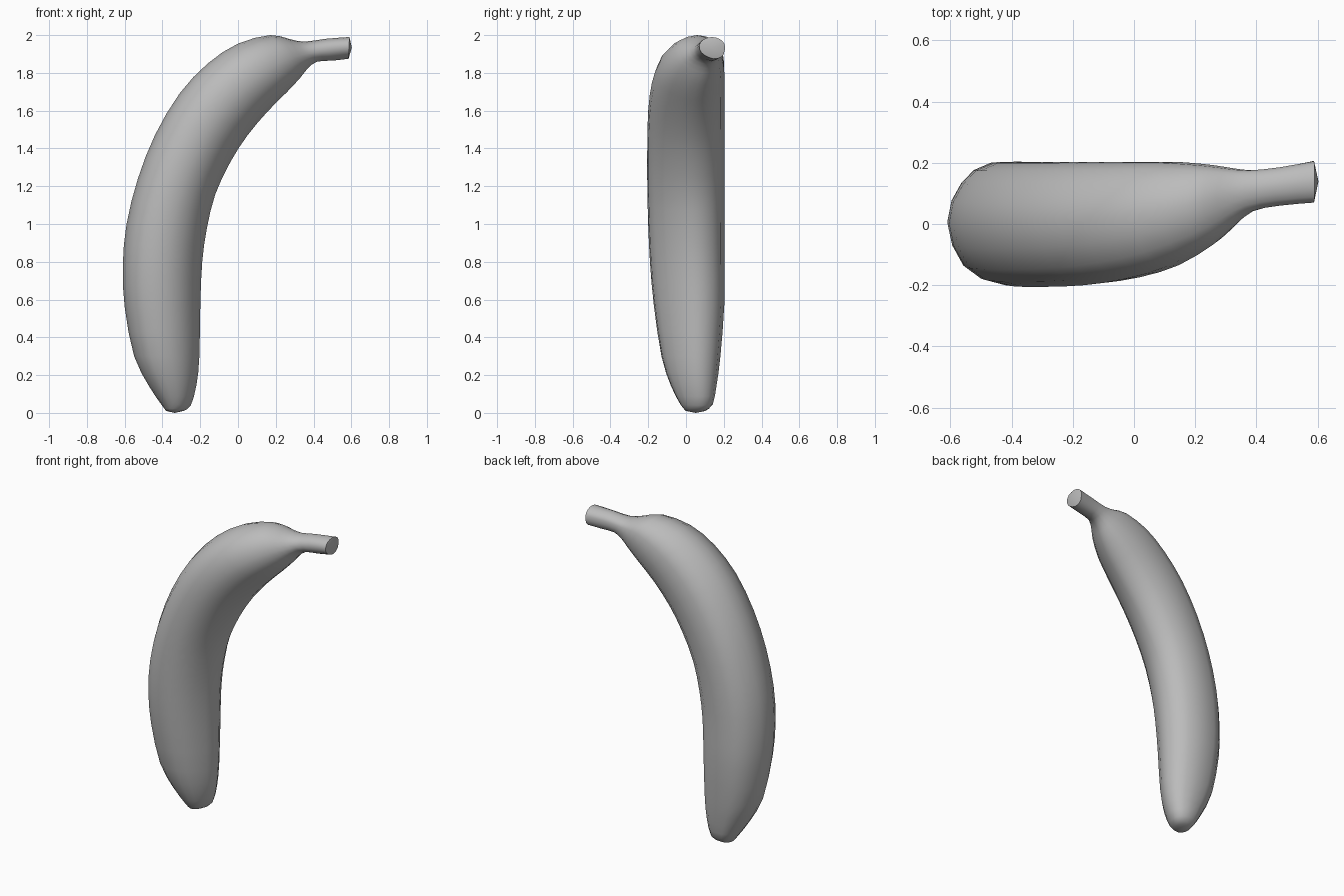
import bpy
import bmesh
from mathutils import Vector

default_cube = bpy.data.objects.get("Cube")
if default_cube:
    bpy.data.objects.remove(default_cube, do_unlink=True)


def make_material(name, colour):
    material = bpy.data.materials.new(name)
    material.diffuse_color = colour
    material.use_nodes = True
    shader = material.node_tree.nodes["Principled BSDF"]
    shader.inputs["Base Color"].default_value = colour
    shader.inputs["Roughness"].default_value = 0.6
    return material


def spline_point(a, b, c, d, t):
    """Point at t between b and c on a Catmull-Rom curve."""
    return (b * 2 + (c - a) * t + (a * 2 - b * 5 + c * 4 - d) * t ** 2
            + (b * 3 - a - c * 3 + d) * t ** 3) / 2


def refine(points, closed):
    """Double the number of points along a smooth curve."""
    count = len(points)

    def at(i):
        return points[i % count] if closed else points[max(0, min(count - 1, i))]

    result = []
    for i in range(count if closed else count - 1):
        result.append(points[i])
        result.append(spline_point(at(i - 1), at(i), at(i + 1), at(i + 2), 0.5))
    if not closed:
        result.append(points[-1])
    return result


# Stations from the blossom tip to the stem end:
# outer x, outer z, inner x, inner z, front y, back y
stations = [
    (-0.38, 0.01, -0.29, 0.01, 0.00, 0.10),
    (-0.41, 0.05, -0.25, 0.04, -0.03, 0.14),
    (-0.47, 0.14, -0.22, 0.15, -0.08, 0.16),
    (-0.55, 0.30, -0.205, 0.3, -0.13, 0.18),
    (-0.60, 0.56, -0.20, 0.58, -0.17, 0.20),
    (-0.61, 0.78, -0.19, 0.80, -0.19, 0.20),
    (-0.59, 1.00, -0.165, 0.98, -0.2, 0.20),
    (-0.53, 1.24, -0.12, 1.16, -0.205, 0.2),
    (-0.44, 1.47, -0.04, 1.33, -0.205, 0.2),
    (-0.31, 1.69, 0.05, 1.47, -0.2, 0.20),
    (-0.16, 1.85, 0.16, 1.60, -0.18, 0.20),
    (0.00, 1.955, 0.26, 1.70, -0.14, 0.20),
    (0.17, 2.00, 0.33, 1.775, -0.07, 0.19),
    (0.27, 1.98, 0.37, 1.825, -0.01, 0.18),
    (0.35, 1.965, 0.42, 1.86, 0.04, 0.175),
    (0.46, 1.98, 0.50, 1.865, 0.06, 0.185),
    (0.59, 1.99, 0.585, 1.875, 0.07, 0.205),
]

# Ridged cross-section: first value outer to inner, second front to back
section = [(-1, 0), (-0.75, -0.72), (-0.2, -1), (0.45, -0.82), (0.9, -0.2),
           (1, 0.4), (0.6, 0.92), (-0.3, 1), (-0.78, 0.65)]

profile = refine([Vector(p) for p in section], closed=True)
path = refine([Vector(s) for s in stations], closed=False)

# Fruit and stem lofted as one skin
bm = bmesh.new()
rings = []
for ox, oz, ix, iz, front, back in path:
    outer, inner = Vector((ox, 0, oz)), Vector((ix, 0, iz))
    ring = []
    for u, v in profile:
        point = outer.lerp(inner, (u + 1) / 2)
        point.y = (front + back) / 2 + v * (back - front) / 2
        ring.append(bm.verts.new(point))
    rings.append(ring)

for ring, following in zip(rings, rings[1:]):
    for i in range(len(ring)):
        j = (i + 1) % len(ring)
        bm.faces.new((ring[i], ring[j], following[j], following[i]))

# Slightly domed caps on the tip and the cut stem
for ring, bulge in ((rings[0], Vector((0, 0, -0.01))),
                    (rings[-1], Vector((0.015, 0, 0)))):
    centre = sum((v.co for v in ring), Vector()) / len(ring) + bulge
    hub = bm.verts.new(centre)
    for i, vert in enumerate(ring):
        bm.faces.new((vert, ring[(i + 1) % len(ring)], hub))

bmesh.ops.recalc_face_normals(bm, faces=bm.faces[:])
mesh = bpy.data.meshes.new("banana")
bm.to_mesh(mesh)
bm.free()

banana = bpy.data.objects.new("banana", mesh)
bpy.context.collection.objects.link(banana)
mesh.materials.append(make_material("plain grey", (0.5, 0.5, 0.5, 1)))

# Smooth skin with a crisp edge at the cut stem
bpy.ops.object.select_all(action="DESELECT")
banana.select_set(True)
bpy.context.view_layer.objects.active = banana
bpy.ops.object.shade_smooth_by_angle(angle=0.9)
